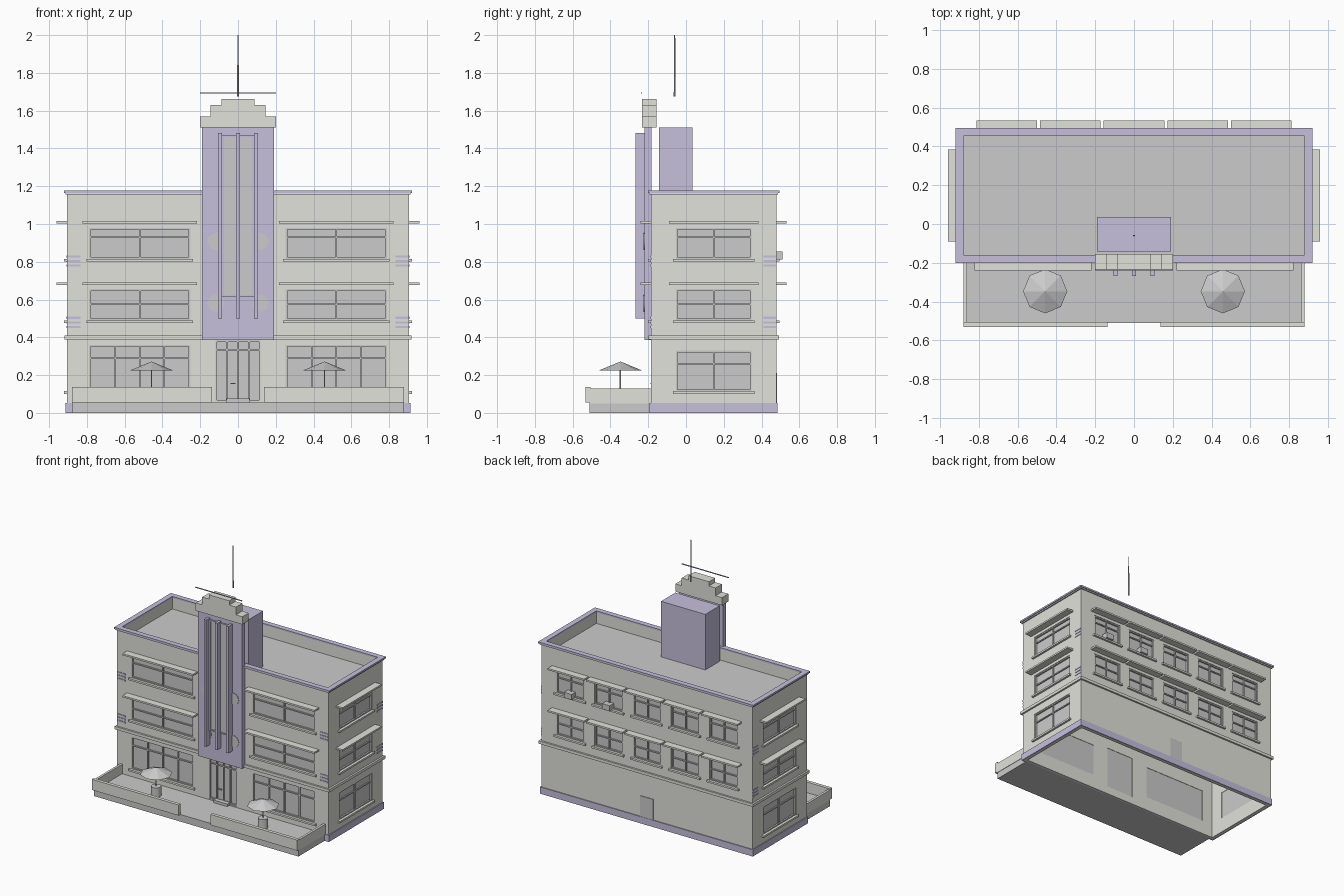
import bpy, bmesh, math
from mathutils import Matrix

if "Cube" in bpy.data.objects:
    bpy.data.objects.remove(bpy.data.objects["Cube"])


def material(name, col):
    m = bpy.data.materials.new(name)
    m.diffuse_color = (*col, 1)
    m.use_nodes = True
    m.node_tree.nodes["Principled BSDF"].inputs["Base Color"].default_value = m.diffuse_color
    return m


CREAM = material("cream_plaster", (0.76, 0.76, 0.71))
LILAC = material("lilac_trim", (0.57, 0.53, 0.72))
X, YF, YB = 0.905, -0.185, 0.478      # outer wall planes
T = 0.025                             # wall thickness


def finish(name, bm, mat=None):
    bmesh.ops.recalc_face_normals(bm, faces=bm.faces)
    me = bpy.data.meshes.new(name)
    bm.to_mesh(me)
    bm.free()
    ob = bpy.data.objects.new(name, me)
    bpy.context.collection.objects.link(ob)
    if mat:
        me.materials.append(mat)
    return ob


def boxes(name, bounds, mat=None):
    """One object made of boxes (x0, x1, y0, y1, z0, z1)."""
    bm = bmesh.new()
    for a, b, c, d, e, f in bounds:
        m = Matrix.Translation(((a + b) / 2, (c + d) / 2, (e + f) / 2))
        m = m @ Matrix.Diagonal((abs(b - a), abs(d - c), abs(f - e), 1))
        bmesh.ops.create_cube(bm, size=1, matrix=m)
    return finish(name, bm, mat)


def ring(name, out, inn, z0, z1, mat=None):
    """Rectangular band round the building; out/inn are offsets from the wall."""
    bm = bmesh.new()
    loops = []
    for o, z in ((out, z0), (out, z1), (inn, z1), (inn, z0)):
        loops.append([bm.verts.new((x, y, z)) for x, y in (
            (-X - o, YF - o), (X + o, YF - o), (X + o, YB + o), (-X - o, YB + o))])
    for i in range(4):
        a, b = loops[i], loops[(i + 1) % 4]
        for j in range(4):
            k = (j + 1) % 4
            bm.faces.new((a[j], a[k], b[k], b[j]))
    return finish(name, bm, mat)


def on_wall(side, u0, u1, d0, d1, z0, z1):
    """Box placed on a wall: u along it, d outward from its surface."""
    if side == "front":
        return (u0, u1, YF - d1, YF - d0, z0, z1)
    if side == "back":
        return (u0, u1, YB + d0, YB + d1, z0, z1)
    if side == "right":
        return (X + d0, X + d1, u0, u1, z0, z1)
    return (-X - d1, -X - d0, u0, u1, z0, z1)


def cone(name, parts, seg, mat=None):
    """Cones/cylinders (x, y, z0, z1, r0, r1)."""
    bm = bmesh.new()
    for x, y, z0, z1, r0, r1 in parts:
        bmesh.ops.create_cone(bm, cap_ends=True, segments=seg, radius1=r0, radius2=r1,
                              depth=z1 - z0, matrix=Matrix.Translation((x, y, (z0 + z1) / 2)))
    return finish(name, bm, mat)


holes, glass, frames, sills, canopies = [], [], [], [], []


def window(side, c, w, z0, z1, mullions=(0,), transoms=(), canopy=0.0, sill=True):
    u0, u1, f = c - w, c + w, 0.009
    holes.append(on_wall(side, u0, u1, -0.06, 0.03, z0, z1))
    glass.append(on_wall(side, u0, u1, -0.022, -0.016, z0, z1))
    for a, b, p, q in ((u0, u0 + f, z0, z1), (u1 - f, u1, z0, z1),
                       (u0, u1, z0, z0 + f), (u0, u1, z1 - f, z1)):
        frames.append(on_wall(side, a, b, -0.018, -0.004, p, q))
    for m in mullions:
        frames.append(on_wall(side, c + m - f / 2, c + m + f / 2, -0.017, -0.006, z0, z1))
    for t in transoms:
        frames.append(on_wall(side, u0, u1, -0.017, -0.007, t - f / 2, t + f / 2))
    if sill:
        sills.append(on_wall(side, u0 - 0.015, u1 + 0.015, -0.015, 0.016, z0 - 0.014, z0))
    if canopy:
        canopies.append(on_wall(side, c - canopy, c + canopy, -0.01, 0.055, z1 + 0.022, z1 + 0.035))


# windows on all four sides
for z0, z1, t in ((0.815, 0.98, 0.93), (0.49, 0.655, 0.575)):
    for s in (-1, 1):
        window("front", s * 0.52, 0.268, z0, z1, (0,), (t,), 0.302)
    for side in ("left", "right"):
        window(side, 0.147, 0.2, z0, z1, (0,), (t,), 0.238)
    for i in range(-2, 3):
        window("back", i * 0.328, 0.12, z0, z1, (0,), (t,), 0.156)
for side in ("left", "right"):
    window(side, 0.147, 0.2, 0.115, 0.33, (0,), (0.26,))
for s in (-1, 1):
    window("front", s * 0.52, 0.268, 0.11, 0.36, (-0.13, 0, 0.13), (0.29,))
# entrance with sidelights and double door
window("front", 0, 0.12, 0.06, 0.385, (-0.058, 0, 0.058), (0.335,), sill=False)

# walls with openings
walls = ring("walls", 0, -T, 0.0, 1.165, CREAM)
cutter = boxes("opening_cutter", holes)
cutter.hide_render = True
mod = walls.modifiers.new("openings", "BOOLEAN")
mod.operation, mod.solver, mod.object = "DIFFERENCE", "EXACT", cutter
dg = bpy.context.evaluated_depsgraph_get()
walls.data = bpy.data.meshes.new_from_object(walls.evaluated_get(dg))
walls.modifiers.clear()
bpy.data.objects.remove(cutter)

boxes("window_glass", glass)
boxes("window_frames", frames)
boxes("window_sills", sills, CREAM)
boxes("window_canopies", canopies, CREAM)
boxes("door_handles", [on_wall("front", -0.04, -0.012, -0.008, 0.004, 0.152, 0.158)])

# horizontal bands and roof
ring("plinth", 0.007, -0.004, 0, 0.052, LILAC)
ring("string_course", 0.014, -0.005, 0.388, 0.41, CREAM)
ring("cornice", 0.009, -T, 1.155, 1.166, CREAM)
ring("coping", 0.016, -T, 1.164, 1.177, LILAC)
boxes("roof", [(-X + 0.02, X - 0.02, YF + 0.02, YB - 0.02, 1.07, 1.08)])

# corner speed stripes on the front ends and rear of the sides
stripes = []
for z in (0.455, 0.479, 0.503, 0.78, 0.804, 0.828):
    for s in (-1, 1):
        stripes.append(on_wall("front", s * 0.87 - 0.035, s * 0.87 + 0.035, -0.005, 0.004, z - 0.006, z + 0.006))
    for side in ("left", "right"):
        stripes.append(on_wall(side, 0.41, YB, -0.005, 0.003, z - 0.006, z + 0.006))
boxes("corner_stripes", stripes, LILAC)

# central pylon, glazing, fins, roundels and stepped crown
boxes("pylon", [(-0.19, 0.19, -0.22, -0.183, 0.385, 1.51)], LILAC)
boxes("pylon_glazing", [(-0.08, 0.08, -0.226, -0.215, 0.62, 1.465)])
boxes("pylon_glazing_frame", [(s * 0.08 - 0.005, s * 0.08 + 0.005, -0.232, -0.215, 0.615, 1.47) for s in (-1, 1)]
      + [(-0.08, 0.08, -0.232, -0.215, z, z + 0.01) for z in (0.615, 1.46)], LILAC)
boxes("pylon_fins", [(x - 0.01, x + 0.01, -0.268, -0.215, 0.5, 1.482) for x in (-0.095, 0, 0.095)], LILAC)
bm = bmesh.new()
for x in (-0.117, 0.117):
    for z in (0.58, 0.908):
        bmesh.ops.create_cone(bm, cap_ends=True, segments=24, radius1=0.044, radius2=0.044, depth=0.008,
                              matrix=Matrix.Translation((x, -0.22, z)) @ Matrix.Rotation(math.pi / 2, 4, "X"))
finish("roundels", bm)
boxes("stepped_crown", [(-w, w, -0.232, -0.155, a, b) for w, a, b in
                        ((0.2, 1.51, 1.57), (0.145, 1.57, 1.63), (0.088, 1.63, 1.663))], CREAM)
boxes("crown_light_bar", [(-0.2, 0.2, -0.239, -0.233, 1.691, 1.697)], LILAC)
boxes("roof_tower", [(-0.19, 0.19, -0.142, 0.035, 1.08, 1.51)], LILAC)
cone("mast", [(0, -0.06, 1.675, 2.0, 0.005, 0.003)], 8)

# terrace with low walls
boxes("terrace_deck", [(-0.875, 0.875, -0.51, -0.19, 0, 0.055)])
low = []
for s in (-1, 1):
    low.append((s * 0.137, s * 0.88, -0.532, -0.506, 0.055, 0.137))
    low.append((s * 0.86, s * 0.878, -0.51, -0.186, 0.05, 0.128))
boxes("terrace_walls", [(min(a, b), max(a, b), *r) for a, b, *r in low], CREAM)
boxes("doorstep", [(-0.06, 0.06, -0.215, -0.18, 0.05, 0.075)])

# terrace tables and parasols
PX, PY = 0.458, -0.347
cone("tables", [(s * PX, PY, 0.055, 0.128, 0.036, 0.036) for s in (-1, 1)], 12)
cone("parasol_poles", [(s * PX, PY, 0.12, 0.25, 0.004, 0.004) for s in (-1, 1)], 6)
cone("parasols", [(s * PX, PY, 0.225, 0.272, 0.114, 0) for s in (-1, 1)], 8)

# back door and cooling units
boxes("back_door", [on_wall("back", -0.055, 0.055, -0.01, 0.005, 0.045, 0.212)])
boxes("cooling_units", [on_wall("back", x - 0.033, x + 0.033, -0.02, 0.034, 0.812, 0.855)
                        for x in (0.655, 0.328)])
